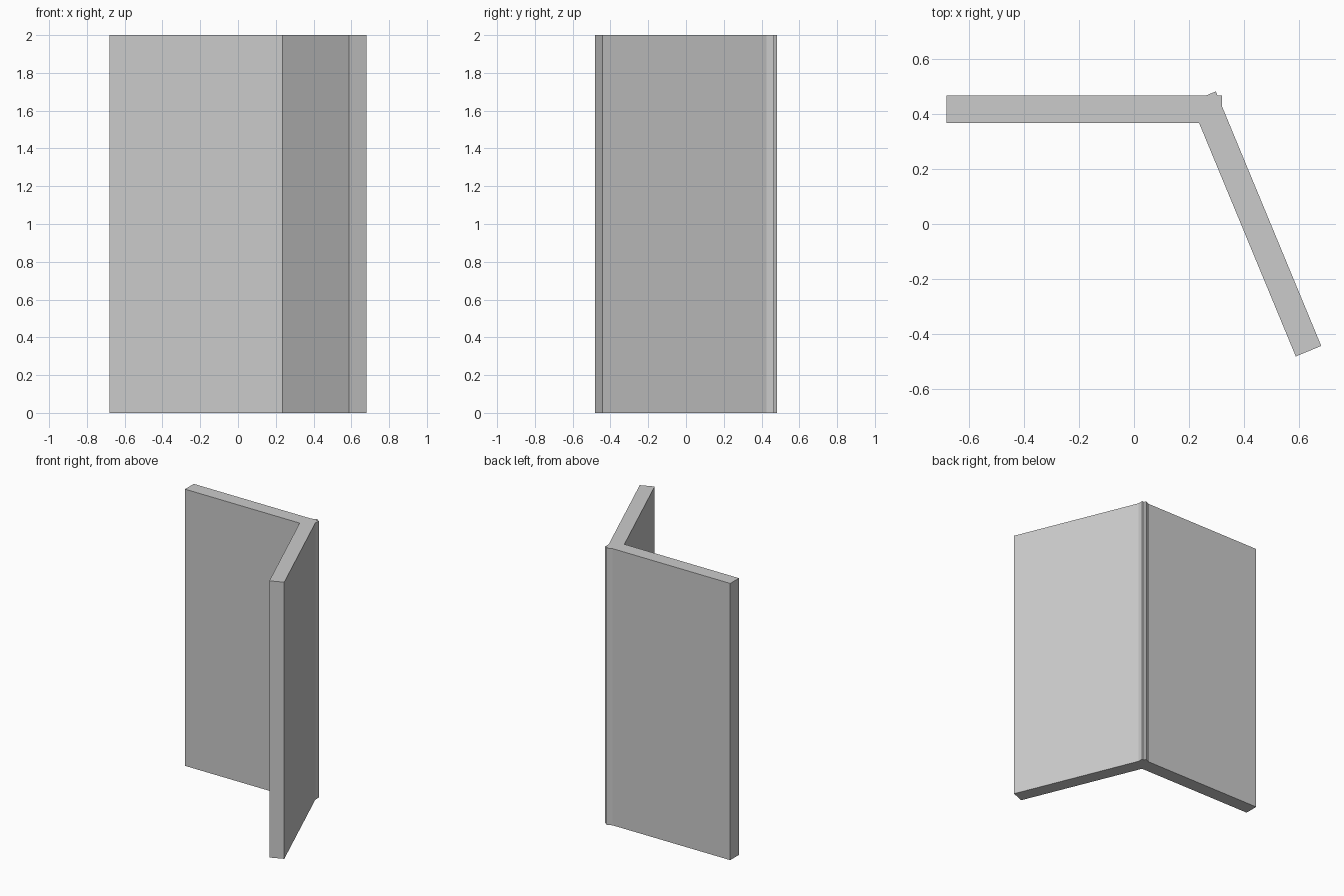
import bpy
from math import radians, cos, sin

if "Cube" in bpy.data.objects:
    bpy.data.objects.remove(bpy.data.objects["Cube"])

LENGTH, THICK, HEIGHT = 1.0, 0.1, 2.0
CORNER = (0.27, 0.416)           # shared corner axis of both panels
REACH = (LENGTH - THICK) / 2     # corner axis to panel centre


def panel(name, angle):
    """Upright slab running from the shared corner in the given direction."""
    a = radians(angle)
    bpy.ops.mesh.primitive_cube_add(
        size=1,
        location=(CORNER[0] + REACH * cos(a), CORNER[1] + REACH * sin(a), HEIGHT / 2),
        rotation=(0, 0, a))
    ob = bpy.context.object
    ob.name = name
    ob.scale = (LENGTH, THICK, HEIGHT)
    bpy.ops.object.transform_apply(location=True, rotation=True, scale=True)
    return ob


# Side panel first, then the back panel that absorbs it
side = panel("side_panel", -67.5)
walls = panel("corner_wall", 180)

# Fuse the two slabs into one clean corner
fuse = walls.modifiers.new("fuse", 'BOOLEAN')
fuse.operation = 'UNION'
fuse.solver = 'EXACT'
fuse.object = side
bpy.context.view_layer.objects.active = walls
bpy.ops.object.modifier_apply(modifier=fuse.name)
bpy.data.objects.remove(side)
